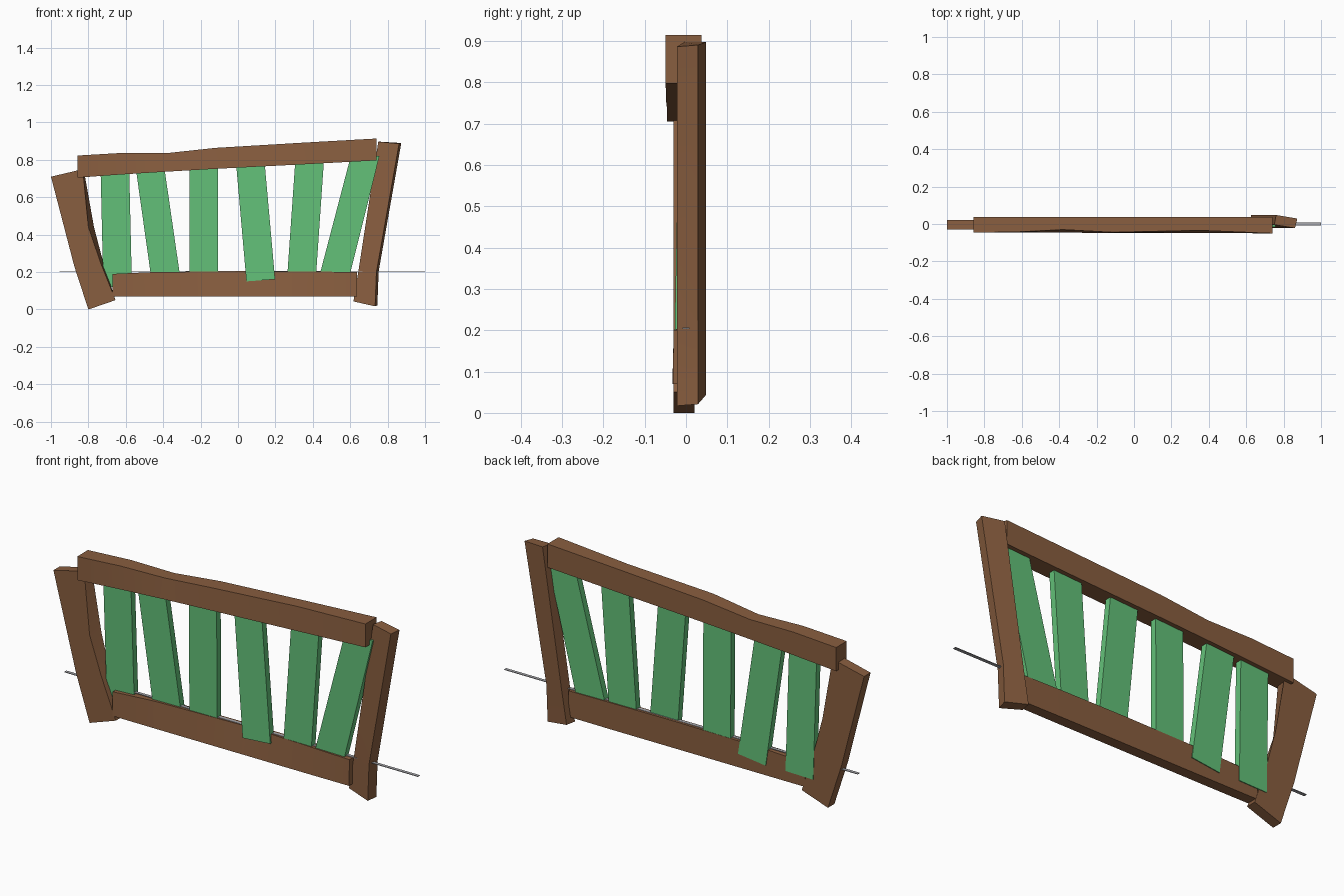
import bpy, bmesh, math


def material(name, rgb):
    m = bpy.data.materials.new(name)
    m.diffuse_color = (*rgb, 1)
    return m


wood = material("brown wood", (0.25, 0.112, 0.05))
green = material("green paint", (0.125, 0.53, 0.19))
grey = material("grey metal", (0.4, 0.4, 0.42))


def loft(name, sections, mat, smooth=False):
    """Closed four-sided beam through a list of four-point sections."""
    bm = bmesh.new()
    rings = [[bm.verts.new(p) for p in s] for s in sections]
    for a, b in zip(rings, rings[1:]):
        for i in range(4):
            j = (i + 1) % 4
            bm.faces.new((a[i], a[j], b[j], b[i]))
    bm.faces.new(rings[0])
    bm.faces.new(rings[-1])
    bmesh.ops.recalc_face_normals(bm, faces=bm.faces)
    me = bpy.data.meshes.new(name)
    bm.to_mesh(me)
    bm.free()
    me.materials.append(mat)
    ob = bpy.data.objects.new(name, me)
    bpy.context.collection.objects.link(ob)
    if smooth:
        bpy.ops.object.select_all(action='DESELECT')
        ob.select_set(True)
        bpy.context.view_layer.objects.active = ob
        bpy.ops.object.shade_smooth_by_angle(angle=math.radians(35))
    return ob


def rail(name, stations):
    """Stations: x, bottom z, top z, front y at bottom, front y at top, back y."""
    loft(name, [[(x, fb, zb), (x, k, zb), (x, k, zt), (x, ft, zt)]
                for x, zb, zt, fb, ft, k in stations], wood, True)


# top rail, rising to the right with a dip near the left
rail("top_rail", [
    (-0.857, 0.705, 0.823, -0.046, -0.046, 0.038),
    (-0.62, 0.722, 0.837, -0.046, -0.042, 0.038),
    (-0.38, 0.737, 0.836, -0.046, -0.03, 0.038),
    (-0.12, 0.752, 0.864, -0.048, -0.044, 0.038),
    (0.35, 0.776, 0.892, -0.048, -0.034, 0.038),
    (0.74, 0.797, 0.914, -0.05, -0.05, 0.038)])

# bottom rail, hollowed along the front upper edge
rail("bottom_rail", [
    (-0.672, 0.07, 0.19, -0.032, -0.03, 0.02),
    (-0.45, 0.07, 0.2, -0.033, -0.022, 0.02),
    (0.05, 0.07, 0.205, -0.033, -0.012, 0.02),
    (0.4, 0.07, 0.203, -0.033, -0.022, 0.02),
    (0.637, 0.07, 0.2, -0.032, -0.03, 0.018)])


# left post, leaning outward: left x, left z, front right x, back right x, right z
loft("left_post", [
    [(xl, -0.03, zl), (xf, -0.03, zr), (xb, 0.021, zr), (xl, 0.021, zl)]
    for xl, zl, xf, xb, zr in [
        (-0.80, 0.0, -0.655, -0.655, 0.05),
        (-0.875, 0.23, -0.735, -0.72, 0.25),
        (-0.94, 0.48, -0.80, -0.77, 0.44),
        (-1.0, 0.71, -0.83, -0.825, 0.75)]], wood, True)

# right post, leaning outward and slightly twisted
loft("right_post", [
    [(xl, -0.004, zl), (xr - 0.012, -0.022, zr), (xr, 0.029, zr + 0.004), (xl + 0.01, 0.048, zl)]
    for xl, zl, xr, zr in [
        (0.617, 0.043, 0.745, 0.017),
        (0.643, 0.2, 0.752, 0.2),
        (0.75, 0.897, 0.873, 0.886)]], wood, True)

# slats: bottom left x, bottom z, bottom y, top left x, top z, top y
slats = [(-0.72, 0.12, 0.008, -0.735, 0.76, 0.0),
         (-0.457, 0.12, 0.008, -0.55, 0.78, 0.0),
         (-0.26, 0.16, 0.003, -0.26, 0.80, 0.0),
         (0.045, 0.15, -0.012, -0.012, 0.80, 0.0),
         (0.262, 0.16, -0.002, 0.308, 0.82, 0.0),
         (0.43, 0.16, -0.002, 0.603, 0.82, 0.0)]
W, T = 0.153, 0.016
for n, (xb, zb, yb, xt, zt, yt) in enumerate(slats, 1):
    lean = (xb - xt) * 0.2
    loft(f"slat_{n}", [
        [(x, y - T, z), (x + W, y - T, z + d), (x + W, y + T, z + d), (x, y + T, z)]
        for x, y, z, d in [(xb, yb, zb, lean), (xt, yt, zt, 0)]], green)

# thin flat metal strip running the full width
loft("metal_strip", [[(x, -0.008, 0.203), (x, 0.008, 0.203), (x, 0.008, 0.206), (x, -0.008, 0.206)]
                     for x in (-0.955, 1.0)], grey)
